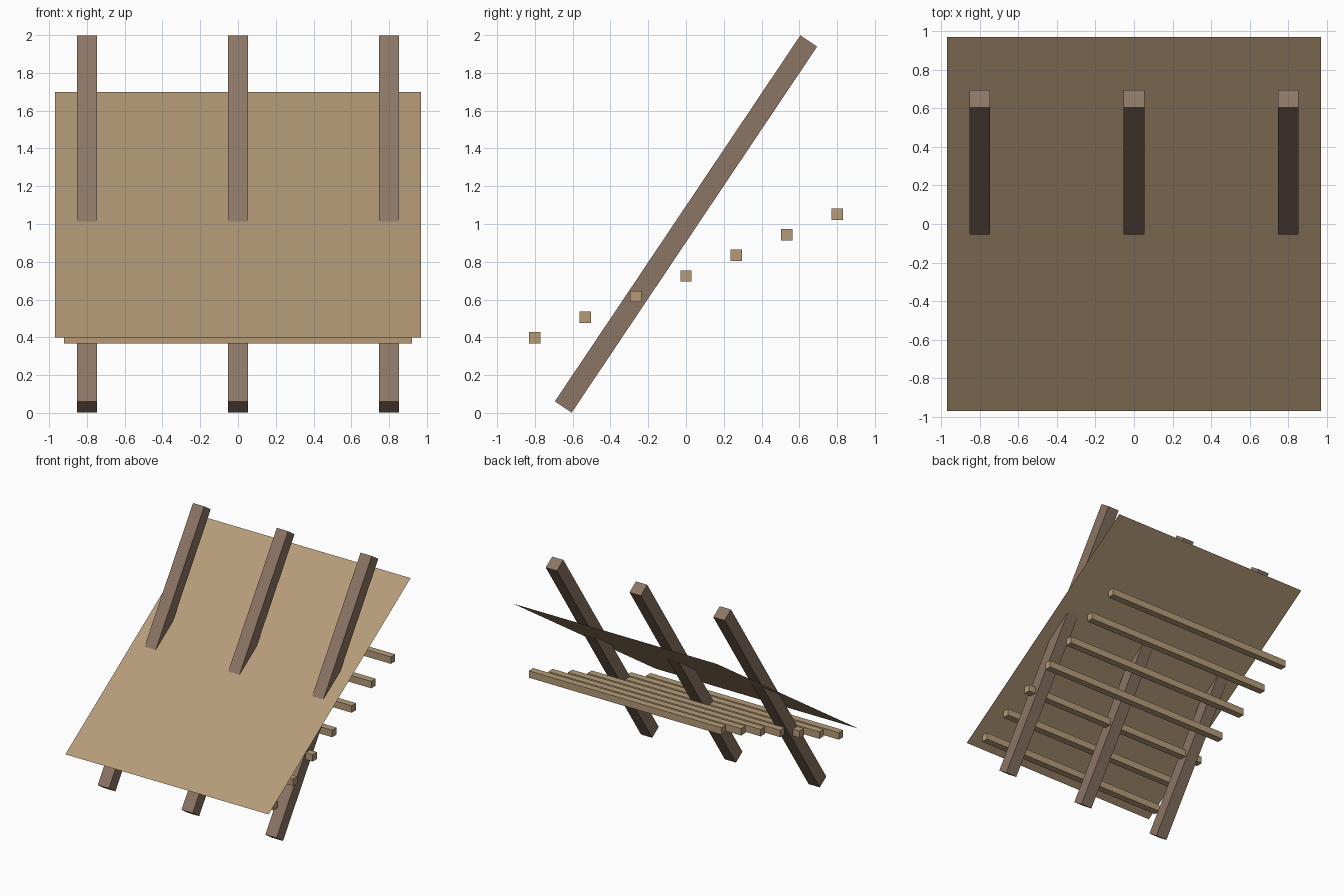
import bpy
from math import radians

default = bpy.data.objects.get("Cube")
if default:
    bpy.data.objects.remove(default, do_unlink=True)


def make_material(name, rgb):
    mat = bpy.data.materials.new(name)
    mat.use_nodes = True
    color = (*rgb, 1.0)
    mat.diffuse_color = color
    mat.node_tree.nodes["Principled BSDF"].inputs["Base Color"].default_value = color
    return mat


def finish(name, size, mat):
    obj = bpy.context.object
    obj.name = name
    obj.scale = size
    obj.data.materials.append(mat)
    bpy.ops.object.transform_apply(location=False, rotation=False, scale=True)


def add_beam(name, location, size, mat, tilt=0):
    bpy.ops.mesh.primitive_cube_add(size=1, location=location, rotation=(radians(tilt), 0, 0))
    finish(name, size, mat)


tan_wood = make_material("tan wood", (0.46, 0.33, 0.19))
brown_wood = make_material("brown wood", (0.26, 0.18, 0.13))

# Sloping roof sheet, a single flat face
bpy.ops.mesh.primitive_plane_add(size=1, location=(0, 0, 1.05), rotation=(radians(33.85), 0, 0))
finish("roof_sheet", (1.94, 2.333, 1), tan_wood)

# Three steep rafters through the sheet
for side, x in (("right", -0.8), ("middle", 0), ("left", 0.8)):
    add_beam(f"{side}_rafter", (x, 0, 1.0), (0.107, 2.333, 0.107), brown_wood, 56.15)

# Seven level battens rising towards the back
for i in range(7):
    step = i - 3
    add_beam(f"batten_{i + 1}", (0, step * 0.2667, 0.725 + step * 0.109), (1.84, 0.06, 0.06), tan_wood)
